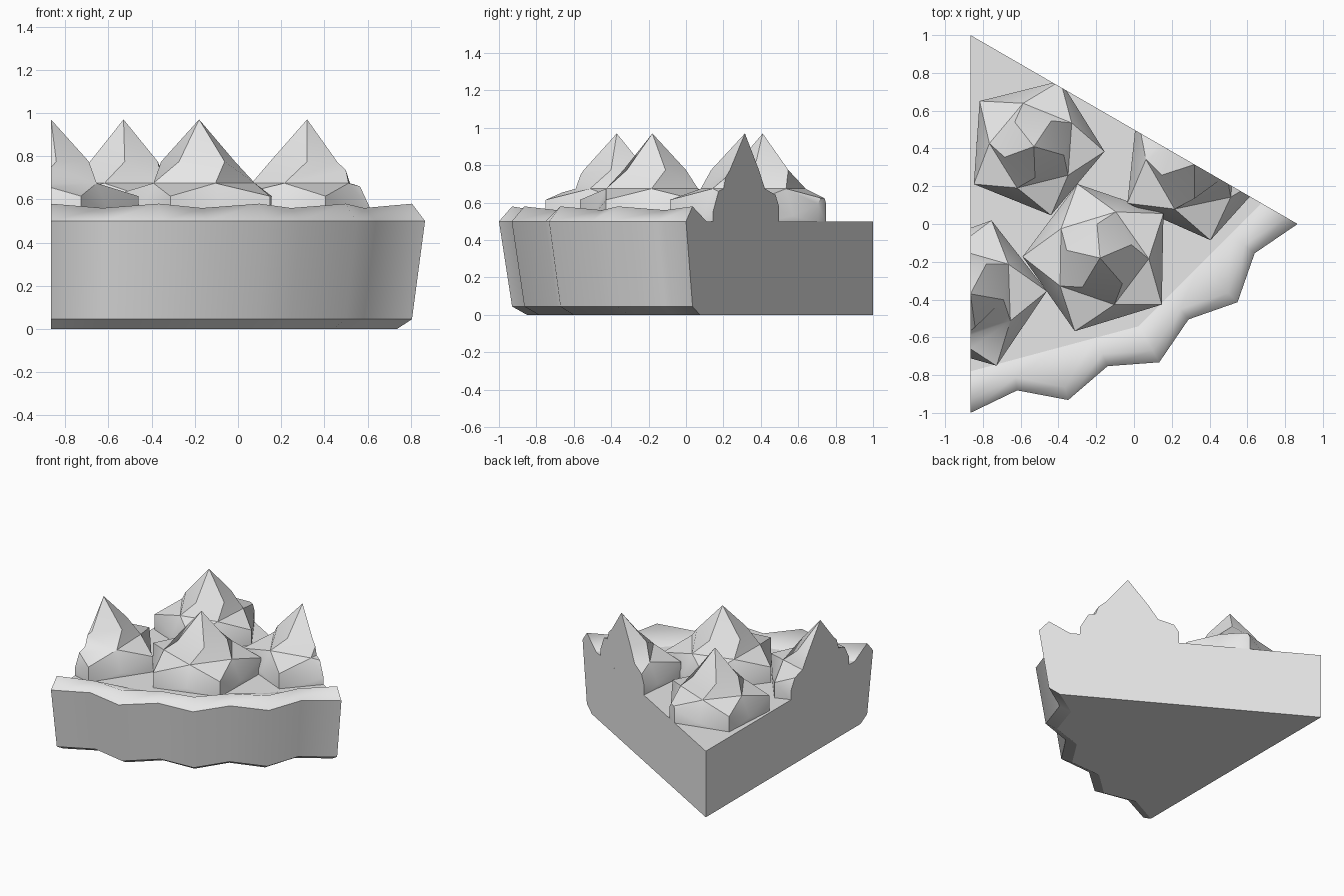
import bpy, bmesh
from math import sin, cos, radians, pi
from mathutils import Vector

cube = bpy.data.objects.get("Cube")
if cube:
    bpy.data.objects.remove(cube)

TIP = Vector((-0.866, 1.0, 0.0))
FLUTES = 8        # rim steps across the slice
FLOOR = 0.5       # height of the filling surface

mat = bpy.data.materials.new("plain_grey")
mat.use_nodes = True
mat.diffuse_color = (0.8, 0.8, 0.8, 1)
mat.node_tree.nodes["Principled BSDF"].inputs["Base Color"].default_value = (0.8, 0.8, 0.8, 1)


def finish(bm, name):
    bmesh.ops.recalc_face_normals(bm, faces=bm.faces)
    mesh = bpy.data.meshes.new(name)
    bm.to_mesh(mesh)
    bm.free()
    mesh.materials.append(mat)
    obj = bpy.data.objects.new(name, mesh)
    bpy.context.collection.objects.link(obj)
    return obj


def section(k):
    """Radius and height points of the crust at flute step k, bottom to top."""
    odd = k % 2
    r = 1.897 if odd else 2.0
    # the inner lip follows two straight chords
    inner = 1.78 * cos(pi / 12) / cos(radians(k % 4 * 7.5 - 15))
    return [(r - 0.15, 0), (r - 0.07, 0.045), (r, FLOOR),
            (r - 0.07, 0.56 if odd else 0.58), (inner, FLOOR)]


def build_slice():
    bm = bmesh.new()
    low = bm.verts.new(TIP)
    high = bm.verts.new(TIP + Vector((0, 0, FLOOR)))
    rows = []
    for k in range(FLUTES + 1):
        a = radians(60 * k / FLUTES)
        rows.append([bm.verts.new(TIP + Vector((r * sin(a), -r * cos(a), z)))
                     for r, z in section(k)])
    for a, b in zip(rows, rows[1:]):
        bm.faces.new((low, a[0], b[0]))
        bm.faces.new((high, a[-1], b[-1]))
        for i in range(len(a) - 1):
            bm.faces.new((a[i], b[i], b[i + 1], a[i + 1]))
    # flat cut sides
    for row in (rows[0], rows[-1]):
        bm.faces.new([low] + row + [high])
    for f in bm.faces:
        f.smooth = True
    # crisp creases along the base, the wall top, the lip and the cut sides
    for a, b in zip(rows, rows[1:]):
        for i in (0, 1, 2, 4):
            bm.edges.get((a[i], b[i])).smooth = False
    for row in (rows[0], rows[-1]):
        loop = [low] + row + [high]
        for p, q in zip(loop, loop[1:] + loop[:1]):
            bm.edges.get((p, q)).smooth = False
    finish(bm, "tart_slice")


def build_peak(name, x, y, radius, turn):
    """Twisted five-sided cream peak, trimmed to the slice."""
    bm = bmesh.new()

    def ring(r, z, twist):
        pts = []
        for i in range(5):
            a = radians(turn + twist + 72 * i)
            pts.append(bm.verts.new((x + r * radius * cos(a), y + r * radius * sin(a), z)))
        return pts

    top = bm.verts.new((x, y, 0.97))
    upper = ring(0.44, 0.775, -12)
    middle = ring(0.63, 0.675, -36)
    corner = ring(1.0, 0.615, 0)
    edge = ring(cos(pi / 5), 0.53, -36)
    foot = ring(1.0, FLOOR - 0.01, 0)
    for i in range(5):
        j = (i + 1) % 5
        bm.faces.new((top, upper[i], upper[j]))
        bm.faces.new((upper[i], middle[i], middle[j], upper[j]))
        bm.faces.new((middle[i], corner[i], middle[j]))
        bm.faces.new((middle[j], corner[i], edge[j]))
        bm.faces.new((middle[j], edge[j], corner[j]))
        bm.faces.new((corner[i], foot[i], foot[j], corner[j], edge[j]))
    bm.faces.new(foot)
    # trim by the two cut sides and close the openings
    for normal in (Vector((-1, 0, 0)), Vector((0.5, 0.866, 0))):
        geom = bm.verts[:] + bm.edges[:] + bm.faces[:]
        cut = bmesh.ops.bisect_plane(bm, geom=geom, plane_co=TIP, plane_no=normal,
                                     clear_outer=True)
        rim = [e for e in cut["geom_cut"] if isinstance(e, bmesh.types.BMEdge)]
        if rim:
            bmesh.ops.contextual_create(bm, geom=rim)
    obj = finish(bm, name)
    bpy.ops.object.select_all(action="DESELECT")
    obj.select_set(True)
    bpy.context.view_layer.objects.active = obj
    bpy.ops.object.shade_smooth_by_angle(angle=radians(40))


build_slice()
build_peak("cream_peak_back", -0.53, 0.41, 0.375, -4)
build_peak("cream_peak_middle", -0.18, -0.18, 0.41, 35)
build_peak("cream_peak_left_cut", 0.32, 0.315, 0.41, -6)
build_peak("cream_peak_right_cut", -0.866, -0.37, 0.405, 2)
